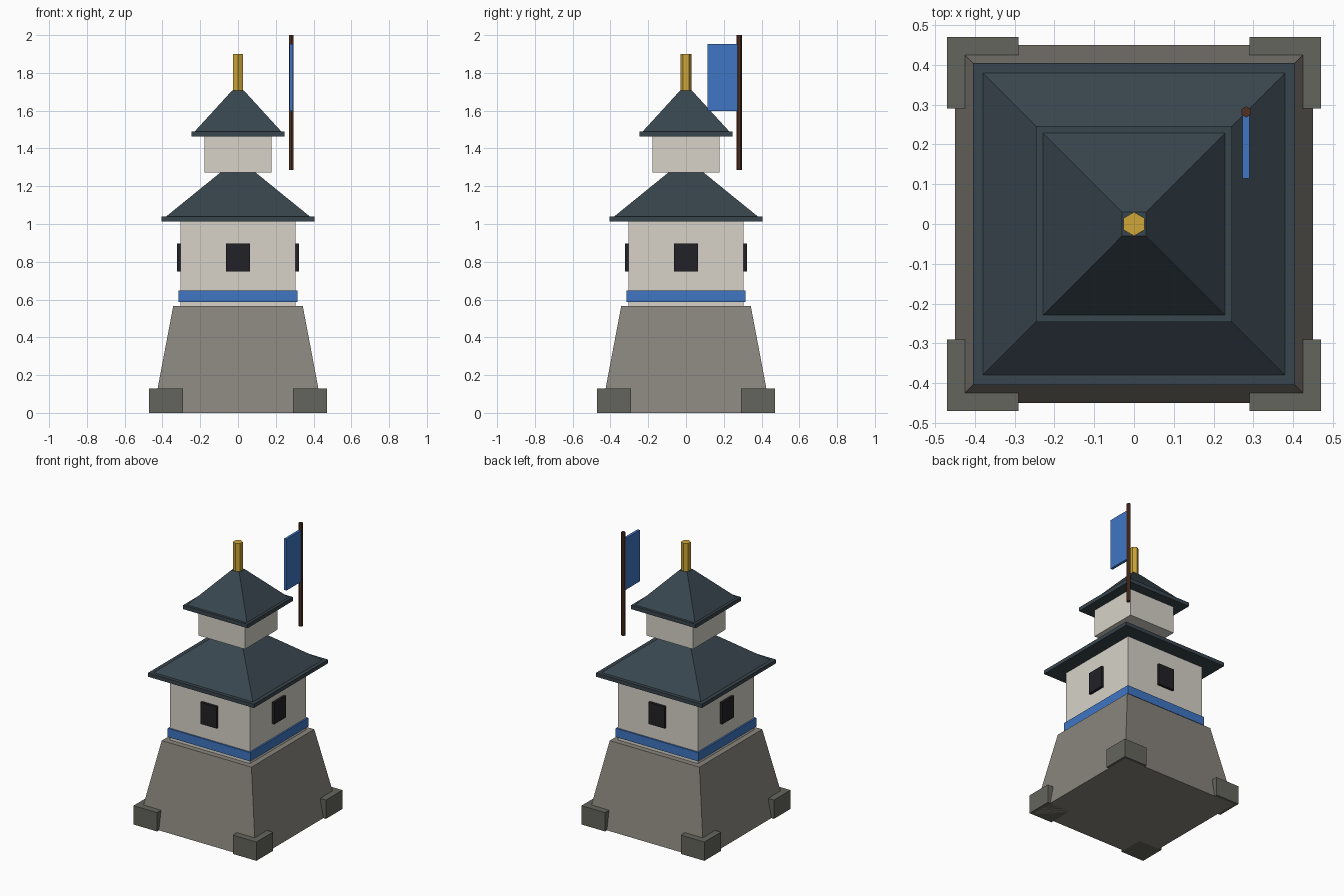
import bpy
from math import radians, sqrt

if "Cube" in bpy.data.objects:
    bpy.data.objects.remove(bpy.data.objects["Cube"])


def material(name, rgb):
    m = bpy.data.materials.new(name)
    m.diffuse_color = (*rgb, 1)
    m.use_nodes = True
    m.node_tree.nodes["Principled BSDF"].inputs["Base Color"].default_value = m.diffuse_color
    return m


STONE = material("stone", (0.25, 0.235, 0.205))
DARK_STONE = material("dark_stone", (0.13, 0.13, 0.11))
PLASTER = material("plaster", (0.68, 0.65, 0.58))
BLUE = material("blue_cloth", (0.05, 0.18, 0.55))
SLATE = material("slate", (0.04, 0.06, 0.075))
BLACK = material("window_dark", (0.016, 0.016, 0.02))
GOLD = material("gold", (0.62, 0.38, 0.04))
WOOD = material("wood", (0.08, 0.03, 0.015))


def finish(name, mat):
    ob = bpy.context.object
    ob.name = name
    ob.data.materials.append(mat)
    return ob


def box(name, mat, x0, x1, y0, y1, z0, z1):
    bpy.ops.mesh.primitive_cube_add(
        size=1, location=((x0 + x1) / 2, (y0 + y1) / 2, (z0 + z1) / 2))
    ob = finish(name, mat)
    ob.scale = (x1 - x0, y1 - y0, z1 - z0)
    bpy.ops.object.transform_apply(location=False, rotation=False, scale=True)
    return ob


def square_tier(name, mat, half0, half1, z0, z1):
    """Square frustum given by its half-widths at the bottom and top."""
    bpy.ops.mesh.primitive_cone_add(
        vertices=4, radius1=half0 * sqrt(2), radius2=half1 * sqrt(2),
        depth=z1 - z0, location=(0, 0, (z0 + z1) / 2),
        rotation=(0, 0, radians(45)))
    return finish(name, mat)


def hex_rod(name, mat, radius, x, y, z0, z1):
    bpy.ops.mesh.primitive_cylinder_add(
        vertices=6, radius=radius, depth=z1 - z0, location=(x, y, (z0 + z1) / 2))
    return finish(name, mat)


# Tapered stone base with corner blocks
square_tier("stone_base", STONE, 0.45, 0.343, 0, 0.565)
for sx in (-1, 1):
    for sy in (-1, 1):
        x, y = 0.38 * sx, 0.38 * sy
        box("corner_block", DARK_STONE, x - 0.09, x + 0.09,
            y - 0.09, y + 0.09, 0, 0.13)

# Lower storey with band and roof
square_tier("lower_walls", PLASTER, 0.305, 0.305, 0.56, 1.02)
square_tier("wall_band", BLUE, 0.316, 0.316, 0.587, 0.647)
square_tier("lower_eave", SLATE, 0.405, 0.405, 1.014, 1.04)
square_tier("lower_roof", SLATE, 0.38, 0.09, 1.04, 1.275)

# One window on each wall
for i in range(4):
    w = box("window", BLACK, -0.0625, 0.0625, -0.01, 0.01, -0.075, 0.075)
    a = radians(90 * i)
    w.rotation_euler.z = a
    w.location = ((0, -0.312, 0.823), (0.312, 0, 0.823),
                  (0, 0.312, 0.823), (-0.312, 0, 0.823))[i]

# Upper storey, roof and finial
square_tier("upper_walls", PLASTER, 0.178, 0.178, 1.273, 1.47)
square_tier("upper_eave", SLATE, 0.247, 0.247, 1.463, 1.49)
square_tier("upper_roof", SLATE, 0.229, 0.03, 1.49, 1.708)
hex_rod("finial", GOLD, 0.03, 0, 0, 1.70, 1.90)

# Flag on its pole
hex_rod("flag_pole", WOOD, 0.014, 0.282, 0.282, 1.287, 2.0)
box("flag", BLUE, 0.273, 0.291, 0.114, 0.282, 1.597, 1.952)
